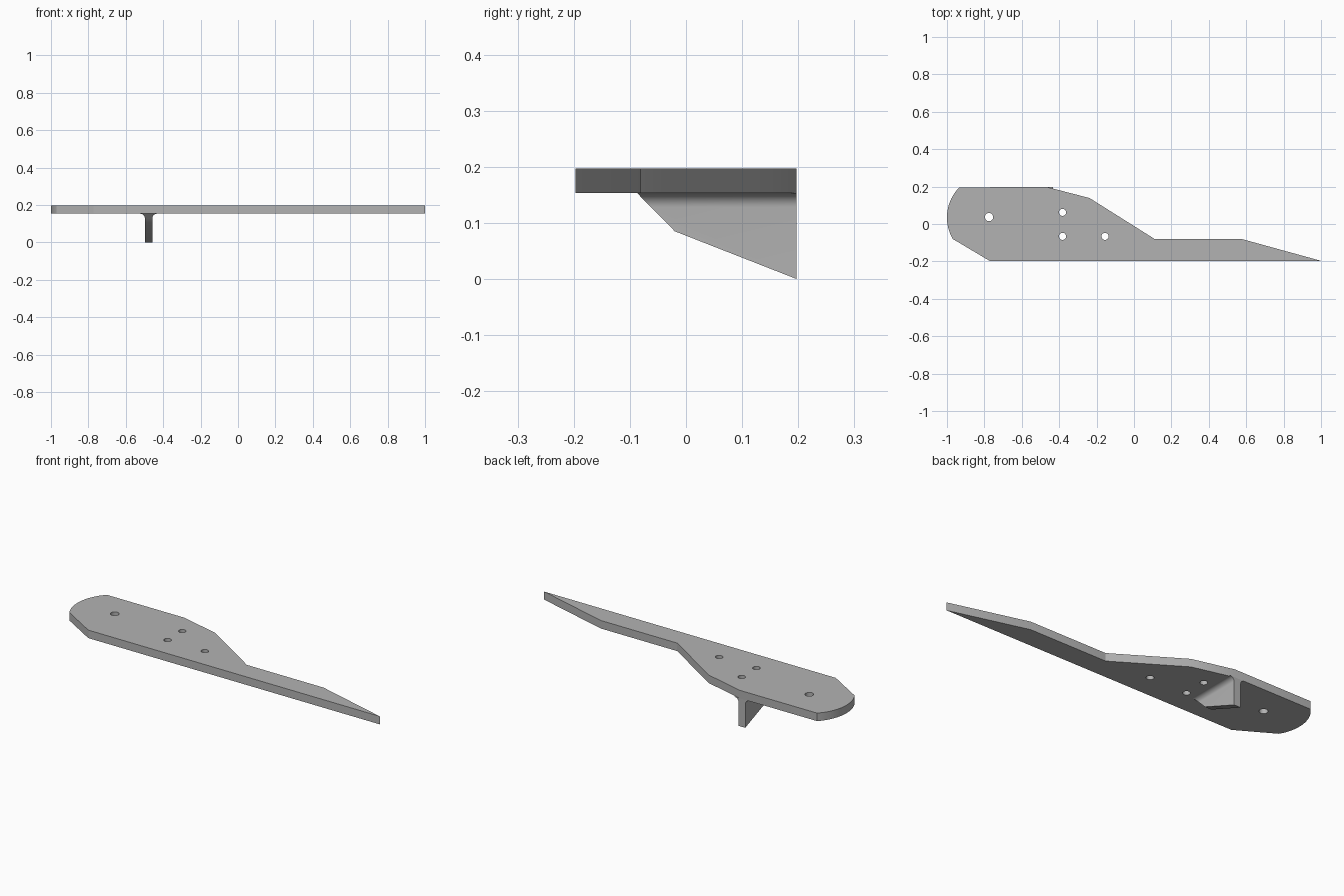
import bpy
import bmesh
from math import sin, cos, radians, pi
from mathutils import Vector

cube = bpy.data.objects.get("Cube")
if cube:
    bpy.data.objects.remove(cube)

GREY = (0.45, 0.45, 0.45, 1)
grey = bpy.data.materials.new("plain grey")
grey.use_nodes = True
grey.diffuse_color = GREY
grey.node_tree.nodes["Principled BSDF"].inputs["Base Color"].default_value = GREY

BOTTOM, TOP, BACK = 0.153, 0.197, 0.197


def arc(cx, cy, r, start, end, steps):
    """Points along a circular arc, angles in degrees."""
    angles = [radians(start + (end - start) * i / steps) for i in range(steps + 1)]
    return [(cx + r * cos(a), cy + r * sin(a)) for a in angles]


def finish(obj):
    """Give the object its material and smooth the rounded faces."""
    obj.data.materials.clear()
    obj.data.materials.append(grey)
    bpy.ops.object.select_all(action="DESELECT")
    obj.select_set(True)
    bpy.context.view_layer.objects.active = obj
    bpy.ops.object.shade_smooth_by_angle(angle=radians(30))


# Flat plate: outline with a rounded end and four round holes
outline = [(-0.463, BACK), (-0.238, 0.139), (0.11, -0.08), (0.575, -0.08),
           (1.0, -BACK), (-0.772, -BACK)]
outline += arc(-0.77, 0.035, 0.23, 210, 135.5, 24)
holes = [(-0.775, 0.037, 0.022), (-0.382, 0.062, 0.019),
         (-0.382, -0.066, 0.019), (-0.155, -0.066, 0.019)]
loops = [outline] + [arc(x, y, r, 0, 360, 32)[:-1] for x, y, r in holes]

curve = bpy.data.curves.new("plate_outline", "CURVE")
curve.dimensions = "2D"
curve.fill_mode = "BOTH"
curve.extrude = (TOP - BOTTOM) / 2
for loop in loops:
    spline = curve.splines.new("POLY")
    spline.points.add(len(loop) - 1)
    for point, (x, y) in zip(spline.points, loop):
        point.co = (x, y, 0, 1)
    spline.use_cyclic_u = True
source = bpy.data.objects.new("plate_outline", curve)
bpy.context.collection.objects.link(source)
bpy.context.view_layer.update()
mesh = bpy.data.meshes.new_from_object(
    source.evaluated_get(bpy.context.evaluated_depsgraph_get()))
bpy.data.objects.remove(source)

bm = bmesh.new()
bm.from_mesh(mesh)
bmesh.ops.remove_doubles(bm, verts=bm.verts, dist=0.0001)
bmesh.ops.translate(bm, verts=bm.verts, vec=(0, 0, (TOP + BOTTOM) / 2))
bmesh.ops.recalc_face_normals(bm, faces=bm.faces)
bm.to_mesh(mesh)
bm.free()
mesh.name = "plate"
plate = bpy.data.objects.new("plate", mesh)
bpy.context.collection.objects.link(plate)
finish(plate)

# Fin below the plate: a web with filleted roots, swept along y
MID, HALF, FILLET = -0.478, 0.02, 0.025
right_side = arc(HALF + FILLET, BOTTOM - FILLET, FILLET, 180, 90, 10)
section = [(HALF, -0.05)] + right_side
section += [(-x, z) for x, z in reversed(section)]

bm = bmesh.new()
face = bm.faces.new([bm.verts.new((MID + x, BACK, z)) for x, z in section])
swept = bmesh.ops.extrude_face_region(bm, geom=[face])["geom"]
bmesh.ops.translate(bm, vec=(0, -0.4, 0),
                    verts=[g for g in swept if isinstance(g, bmesh.types.BMVert)])

# Trim the fin to its two sloping lower edges
edge = [Vector((0, -0.087, BOTTOM)), Vector((0, -0.02, 0.085)), Vector((0, BACK, 0))]
for a, b in zip(edge, edge[1:]):
    along = b - a
    outward = Vector((0, along.z, -along.y))
    cut = bmesh.ops.bisect_plane(bm, geom=bm.verts[:] + bm.edges[:] + bm.faces[:],
                                 plane_co=a, plane_no=outward, clear_outer=True)
    bmesh.ops.holes_fill(bm, edges=[e for e in bm.edges if e.is_boundary], sides=0)
bmesh.ops.recalc_face_normals(bm, faces=bm.faces)
mesh = bpy.data.meshes.new("fin")
bm.to_mesh(mesh)
bm.free()
fin = bpy.data.objects.new("fin", mesh)
bpy.context.collection.objects.link(fin)
finish(fin)
